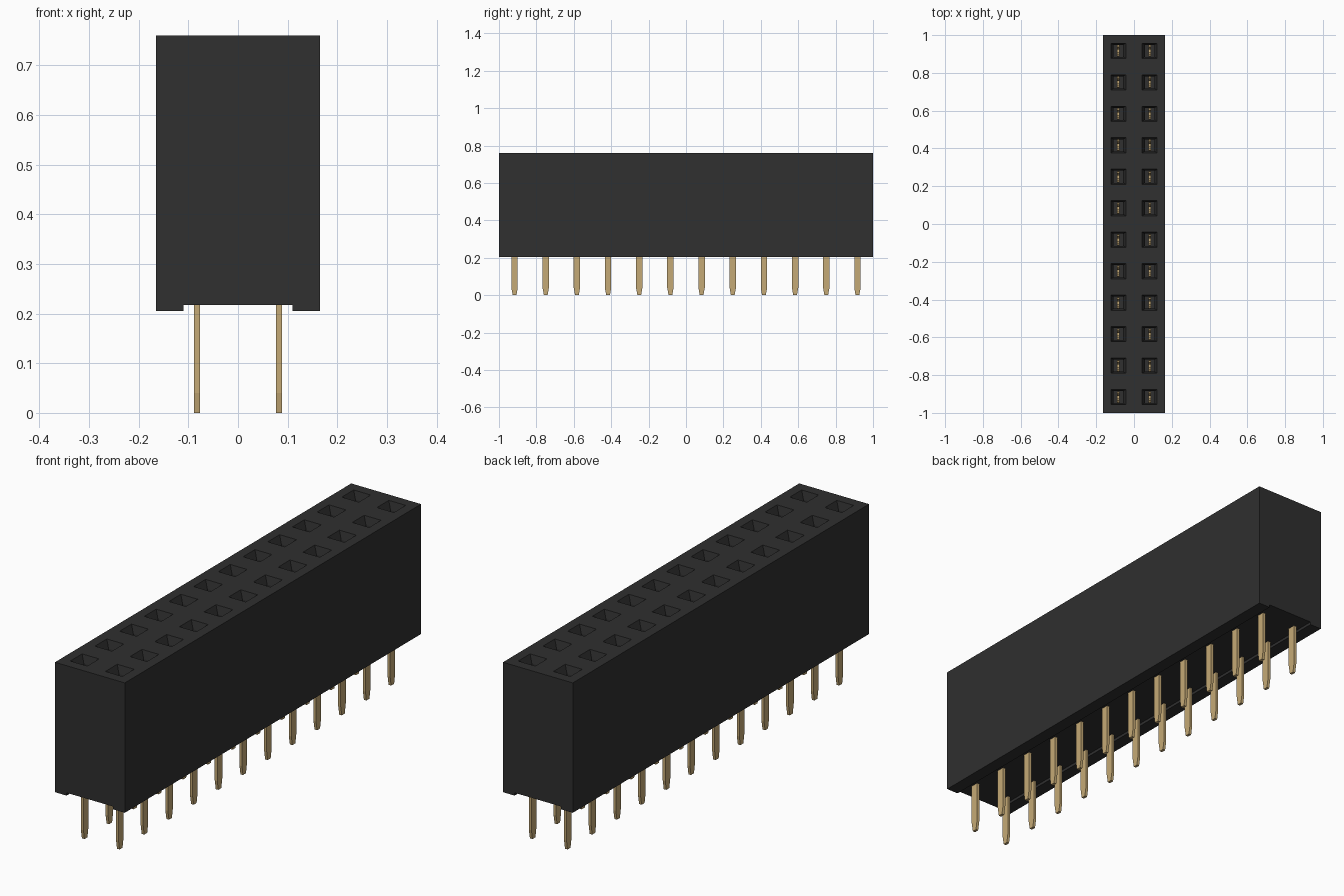
import bpy
import bmesh

if "Cube" in bpy.data.objects:
    bpy.data.objects.remove(bpy.data.objects["Cube"], do_unlink=True)

ROWS = 12
PITCH = 2.0 / ROWS
HALF_X = 0.165
PIN_X = 0.083
TOP, BOTTOM, RECESS_Z, RECESS_X = 0.76, 0.205, 0.217, 0.11


def make_material(name, rgb, roughness, metallic=0.0):
    mat = bpy.data.materials.new(name)
    mat.use_nodes = True
    mat.diffuse_color = (*rgb, 1)
    bsdf = mat.node_tree.nodes["Principled BSDF"]
    bsdf.inputs["Base Color"].default_value = (*rgb, 1)
    bsdf.inputs["Roughness"].default_value = roughness
    bsdf.inputs["Metallic"].default_value = metallic
    return mat


def make_object(name, bm, mat):
    bmesh.ops.remove_doubles(bm, verts=bm.verts, dist=0.0001)
    bmesh.ops.recalc_face_normals(bm, faces=bm.faces)
    mesh = bpy.data.meshes.new(name)
    bm.to_mesh(mesh)
    bm.free()
    mesh.materials.append(mat)
    obj = bpy.data.objects.new(name, mesh)
    bpy.context.collection.objects.link(obj)
    return obj


def ring(bm, x0, x1, y0, y1, z):
    return [bm.verts.new(p) for p in
            ((x0, y0, z), (x1, y0, z), (x1, y1, z), (x0, y1, z))]


def bridge(bm, a, b):
    for i in range(4):
        j = (i + 1) % 4
        bm.faces.new((a[i], a[j], b[j], b[i]))


plastic = make_material("black plastic", (0.029, 0.029, 0.029), 0.6)
gold = make_material("gold contact", (0.56, 0.40, 0.18), 0.4)

# Housing: extruded section with a shallow recess below, open at the top
bm = bmesh.new()
section = [(-HALF_X, TOP), (-HALF_X, BOTTOM), (-RECESS_X, BOTTOM),
           (-RECESS_X, RECESS_Z), (RECESS_X, RECESS_Z),
           (RECESS_X, BOTTOM), (HALF_X, BOTTOM), (HALF_X, TOP)]
front = [bm.verts.new((x, -1, z)) for x, z in section]
back = [bm.verts.new((x, 1, z)) for x, z in section]
bm.faces.new(front)
bm.faces.new(back)
for i in range(len(section) - 1):
    bm.faces.new((front[i], front[i + 1], back[i + 1], back[i]))

# Top surface: one funnelled socket per cell
for row in range(ROWS):
    y0 = -1 + row * PITCH
    cy = y0 + PITCH / 2
    for side in (-1, 1):
        cx = side * PIN_X
        x0, x1 = sorted((0, side * HALF_X))
        loops = [ring(bm, x0, x1, y0, y0 + PITCH, TOP)]
        for hx, hy, z in ((0.040, 0.040, TOP), (0.026, 0.032, TOP - 0.035),
                          (0.026, 0.032, 0.26)):
            loops.append(ring(bm, cx - hx, cx + hx, cy - hy, cy + hy, z))
        for a, b in zip(loops, loops[1:]):
            bridge(bm, a, b)
        bm.faces.new(loops[-1])
make_object("housing", bm, plastic)

# Contact outline (y, z): tapered tail below, two sprung fork arms above
half = [(0.010, 0), (0.017, 0.04), (0.017, 0.25), (0.030, 0.27),
        (0.030, 0.42), (0.016, 0.64), (0.027, 0.705),
        (0.019, 0.705), (0.007, 0.64), (0.018, 0.42), (0.018, 0.31)]
outline = half + [(-y, z) for y, z in reversed(half)]

bm = bmesh.new()
bm.faces.new([bm.verts.new((-0.006, y, z)) for y, z in outline])
extruded = bmesh.ops.extrude_face_region(bm, geom=bm.faces[:])
moved = [v for v in extruded["geom"] if isinstance(v, bmesh.types.BMVert)]
bmesh.ops.translate(bm, verts=moved, vec=(0.012, 0, 0))
contact = make_object("contact_pin", bm, gold)

# Two columns of contacts sharing one mesh
first = True
for side, label in ((-1, "right"), (1, "left")):
    for row in range(ROWS):
        pin = contact
        if not first:
            pin = bpy.data.objects.new("contact_pin", contact.data)
            bpy.context.collection.objects.link(pin)
        first = False
        pin.name = f"{label}_contact_pin_{row + 1}"
        pin.location = (side * PIN_X, -1 + (row + 0.5) * PITCH, 0)
